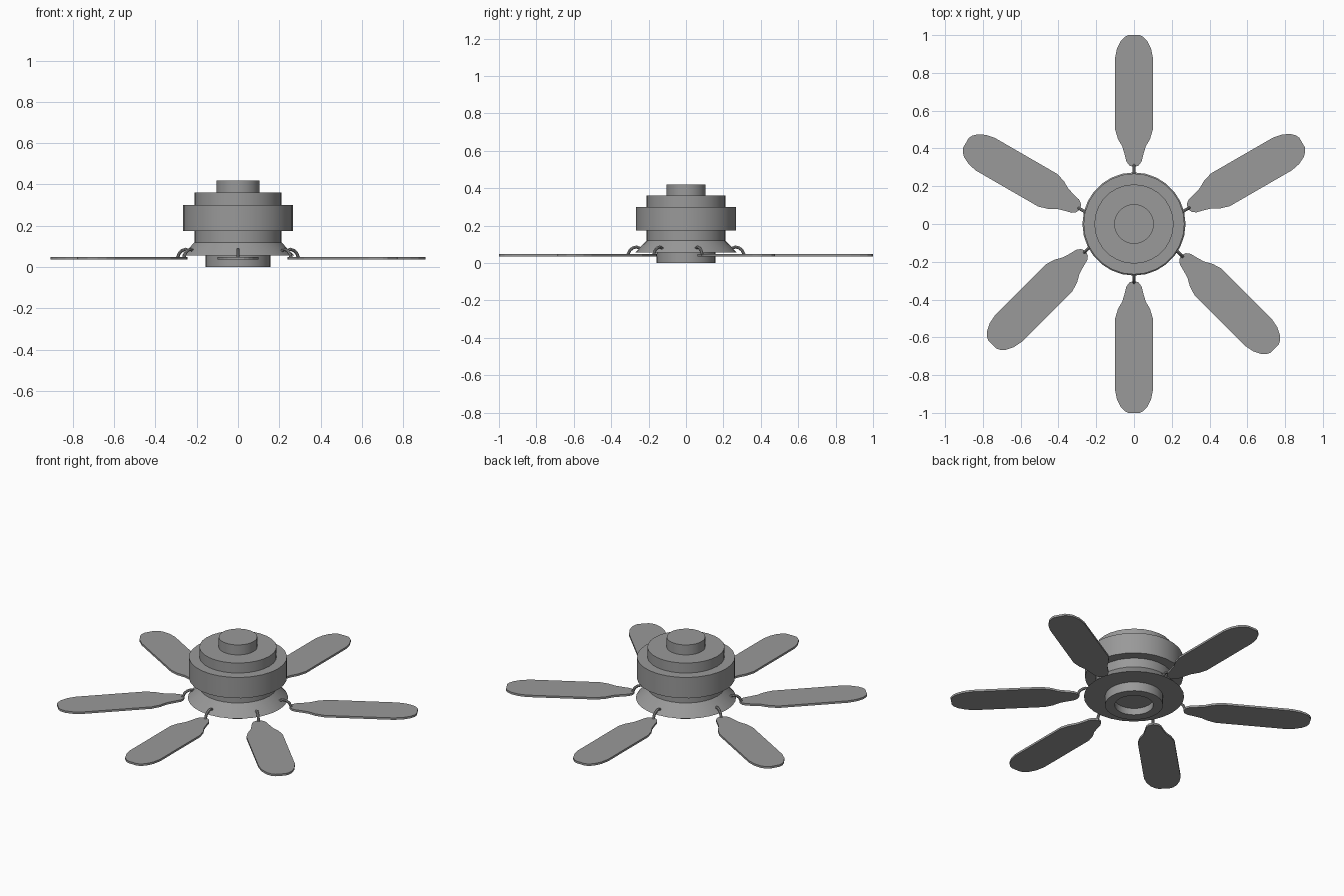
import bpy, bmesh, math
from mathutils import Matrix, Vector

cube = bpy.data.objects.get("Cube")
if cube:
    bpy.data.objects.remove(cube, do_unlink=True)

GREY = (0.32, 0.32, 0.32, 1)
grey = bpy.data.materials.new("mid grey")
grey.use_nodes = True
grey.diffuse_color = GREY
grey.node_tree.nodes["Principled BSDF"].inputs["Base Color"].default_value = GREY


def add_object(name, bm, smooth=False):
    bmesh.ops.recalc_face_normals(bm, faces=bm.faces)
    mesh = bpy.data.meshes.new(name)
    bm.to_mesh(mesh)
    bm.free()
    mesh.materials.append(grey)
    obj = bpy.data.objects.new(name, mesh)
    bpy.context.collection.objects.link(obj)
    if smooth:
        bpy.ops.object.select_all(action='DESELECT')
        obj.select_set(True)
        bpy.context.view_layer.objects.active = obj
        bpy.ops.object.shade_smooth_by_angle(angle=math.radians(30))
    return obj


def lathe(name, profile, sides=28):
    """Spin a (radius, height) profile around z; radius 0 closes the end."""
    bm = bmesh.new()
    verts = [bm.verts.new((r, 0, z)) for r, z in profile]
    edges = [bm.edges.new(pair) for pair in zip(verts, verts[1:])]
    bmesh.ops.spin(bm, geom=verts + edges, cent=(0, 0, 0), axis=(0, 0, 1),
                   angle=math.tau, steps=sides, use_merge=True)
    bmesh.ops.remove_doubles(bm, verts=bm.verts, dist=0.0005)
    return add_object(name, bm, smooth=True)


# Motor housing, stacked from the ceiling mount down
lathe("ceiling_mount", [(0, 0.42), (0.105, 0.42), (0.105, 0.355), (0, 0.355)])
lathe("upper_housing", [(0, 0.36), (0.21, 0.36), (0.21, 0.295), (0, 0.295)])
lathe("motor_drum", [(0, 0.30), (0.267, 0.30), (0.267, 0.175), (0, 0.175)])
lathe("neck", [(0, 0.18), (0.21, 0.18), (0.21, 0.115), (0, 0.115)])
lathe("flared_skirt", [(0, 0.12), (0.21, 0.12), (0.273, 0.055), (0, 0.055)])

# Switch cup with a recessed underside
lathe("switch_cup", [(0, 0.06), (0.158, 0.06), (0.158, 0), (0.105, 0),
                     (0.105, 0.04), (0, 0.04)])

# Blade half outline: (distance from root, half width)
OUTLINE = [(0.01, 0.025), (0.03, 0.04), (0.07, 0.05), (0.11, 0.062),
           (0.15, 0.085), (0.20, 0.1), (0.58, 0.1), (0.63, 0.09),
           (0.67, 0.07), (0.69, 0.05), (0.70, 0.03)]
# Bracket path: (distance from root, height)
HOOK = [(-0.065, 0.06), (-0.055, 0.078), (-0.035, 0.086), (-0.015, 0.08),
        (0, 0.068), (0.01, 0.045)]


def blade(name, place):
    bm = bmesh.new()
    points = [(0, 0)] + OUTLINE + [(u, -v) for u, v in reversed(OUTLINE)]
    face = bm.faces.new([bm.verts.new((u, v, 0.036)) for u, v in points])
    top = bmesh.ops.extrude_face_region(bm, geom=[face])
    bmesh.ops.translate(bm, vec=(0, 0, 0.012),
                        verts=[v for v in top["geom"] if isinstance(v, bmesh.types.BMVert)])
    bm.transform(place)
    add_object(name, bm)


def bracket(name, place, sides=8, radius=0.008):
    bm = bmesh.new()
    rings = []
    for i, (u, z) in enumerate(HOOK):
        before, after = HOOK[max(i - 1, 0)], HOOK[min(i + 1, len(HOOK) - 1)]
        along = Vector((after[0] - before[0], 0, after[1] - before[1])).normalized()
        side = Vector((0, 1, 0))
        up = along.cross(side)
        rings.append([bm.verts.new(Vector((u, 0, z)) + radius *
                      (math.cos(a) * side + math.sin(a) * up))
                      for a in (math.tau * k / sides for k in range(sides))])
    for a, b in zip(rings, rings[1:]):
        for k in range(sides):
            n = (k + 1) % sides
            bm.faces.new((a[k], a[n], b[n], b[k]))
    bm.faces.new(rings[0])
    bm.faces.new(rings[-1])
    bm.transform(place)
    add_object(name, bm, smooth=True)


# Root position and heading of each blade
BLADES = {
    "back": (0, 0.30, 90),
    "front": (0, -0.30, -90),
    "back_left": (0.284, 0.081, 30),
    "back_right": (-0.284, 0.079, 150),
    "front_left": (0.25, -0.165, -45),
    "front_right": (-0.255, -0.143, 225),
}
for where, (x, y, heading) in BLADES.items():
    place = Matrix.Translation((x, y, 0)) @ Matrix.Rotation(math.radians(heading), 4, 'Z')
    blade(where + "_blade", place)
    bracket(where + "_bracket", place)
